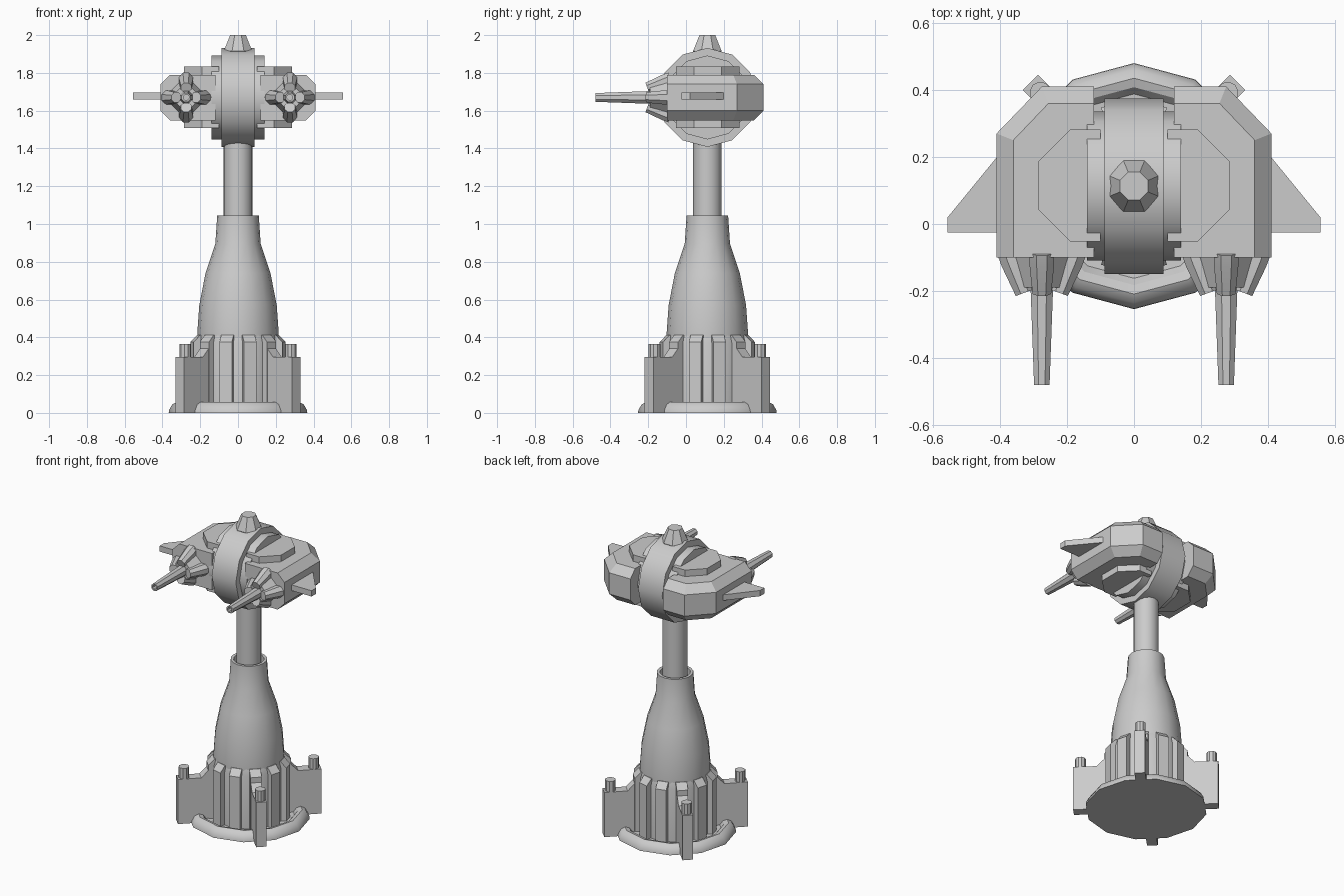
import bpy, bmesh, math
from mathutils import Vector, Matrix

if "Cube" in bpy.data.objects:
    bpy.data.objects.remove(bpy.data.objects["Cube"])

CY = 0.113     # y of the column axis
HZ = 1.67      # height of the head axis


def loft(name, rings, smooth=False, mat=Matrix()):
    """Skin a list of equal-length point rings and cap both ends."""
    bm = bmesh.new()
    vs = [[bm.verts.new(mat @ Vector(p)) for p in r] for r in rings]
    n = len(rings[0])
    for a, b in zip(vs, vs[1:]):
        for i in range(n):
            j = (i + 1) % n
            bm.faces.new((a[i], a[j], b[j], b[i]))
    bm.faces.new(vs[0][::-1])
    bm.faces.new(vs[-1])
    bmesh.ops.recalc_face_normals(bm, faces=bm.faces)
    me = bpy.data.meshes.new(name)
    bm.to_mesh(me)
    bm.free()
    ob = bpy.data.objects.new(name, me)
    bpy.context.collection.objects.link(ob)
    if smooth:
        bpy.ops.object.select_all(action='DESELECT')
        bpy.context.view_layer.objects.active = ob
        ob.select_set(True)
        bpy.ops.object.shade_smooth_by_angle(angle=math.radians(35))
    return ob


def lathe(name, profile, segs, mat, smooth=True, phase=0.0):
    """Revolve (radius, height) points around local z."""
    ang = [2 * math.pi * (i + phase) / segs for i in range(segs)]
    return loft(name, [[(r * math.cos(a), r * math.sin(a), z) for a in ang]
                       for r, z in profile], smooth, mat)


def plate(name, outline, z0, z1, mat=Matrix()):
    return loft(name, [[(x, y, z) for x, y in outline] for z in (z0, z1)], False, mat)


T = Matrix.Translation
axis = T((0, CY, 0))
X_AXIS = Matrix.Rotation(math.pi / 2, 4, 'Y')
FORWARD = Matrix.Rotation(math.pi / 2, 4, 'X')     # local z -> -y
UPRIGHT = Matrix.Rotation(math.pi / 2, 4, 'X')     # local y -> z

# Base: floor ring, drum, ribs
lathe("floor_ring", [(0.30, 0), (0.367, 0), (0.365, 0.015), (0.348, 0.045), (0.322, 0.058),
                     (0.295, 0.05), (0.275, 0.025), (0.2, 0.02)], 12, axis)
lathe("base_drum", [(0.222, 0), (0.222, 0.37), (0.21, 0.415)], 24, axis)
for i in range(12):
    m = axis @ Matrix.Rotation(math.radians(15 + 30 * i), 4, 'Z') @ UPRIGHT
    plate(f"base_rib_{i}", [(0.18, 0), (0.252, 0), (0.252, 0.375), (0.215, 0.413), (0.18, 0.413)],
          -0.034, 0.034, m)

# Four diagonal fins with pegs
for i in range(4):
    rot = axis @ Matrix.Rotation(math.radians(45 + 90 * i), 4, 'Z')
    plate(f"base_fin_{i}", [(0.15, 0), (0.437, 0), (0.437, 0.295), (0.295, 0.295),
                            (0.185, 0.41), (0.15, 0.41)], -0.032, 0.032, rot @ UPRIGHT)
    lathe(f"fin_peg_{i}", [(0.032, 0.28), (0.032, 0.365)], 10, rot @ T((0.395, 0, 0)))

# Bottle-shaped column and neck pipe
lathe("column", [(0.215, 0.39), (0.215, 0.43), (0.205, 0.57), (0.172, 0.74), (0.12, 0.895),
                 (0.11, 1.045), (0.092, 1.045), (0.092, 1.0)], 16, axis)
lathe("neck_pipe", [(0.076, 0.98), (0.076, 1.5)], 16, axis)

# Head: central wheel, side discs, top cap
head = T((0, CY, HZ))
lathe("head_wheel", [(0.262, -0.088), (0.262, 0.088)], 12, head @ X_AXIS)
lathe("head_inner_disc", [(0.222, -0.14), (0.222, 0.14)], 12, head @ X_AXIS)
lathe("head_cap", [(0.068, 1.89), (0.082, 1.915), (0.045, 2.0)], 8, axis, False, 0.5)

# Gun pods, mirrored left and right
for s, side in ((-1, "left"), (1, "right")):
    mir = Matrix.Diagonal((s, 1, 1, 1))

    outer = [(0.12, -0.1), (0.41, -0.1), (0.41, 0.27), (0.275, 0.41), (0.12, 0.41)]
    inner = [(0.12, -0.1), (0.36, -0.1), (0.36, 0.25), (0.255, 0.36), (0.12, 0.36)]
    loft(f"pod_{side}", [[(x, y, z) for x, y in o] for o, z in
                         ((inner, 1.548), (outer, 1.6), (outer, 1.74), (inner, 1.79))],
         False, mir)
    plate(f"pod_armour_{side}", [(0.1, -0.052), (0.19, -0.052), (0.285, 0.042), (0.285, 0.187),
                                 (0.19, 0.282), (0.1, 0.282)], 1.507, 1.833, mir)
    plate(f"pod_wing_{side}", [(0.38, -0.025), (0.556, -0.025), (0.556, 0.02), (0.38, 0.235)],
          1.658, 1.696, mir)

    # Gun mount, four converging prongs, and a hollow barrel
    gun = T((s * 0.275, -0.1, HZ)) @ FORWARD
    lathe(f"gun_mount_{side}", [(0.095, -0.02), (0.088, 0.0), (0.062, 0.09)], 8, gun, False, 0.5)
    for k in range(4):
        m = (gun @ Matrix.Rotation(k * math.pi / 2, 4, 'Z') @ T((0.09, 0, 0.0))
             @ Matrix.Rotation(math.radians(-20), 4, 'Y'))
        lathe(f"gun_prong_{side}_{k}", [(0.04, -0.02), (0.04, 0.015), (0.03, 0.112)], 8, m, True, 0.5)
    lathe(f"gun_barrel_{side}", [(0.04, 0.0), (0.036, 0.1), (0.025, 0.38), (0.016, 0.38),
                                 (0.016, 0.34)], 8, gun, True, 0.5)
